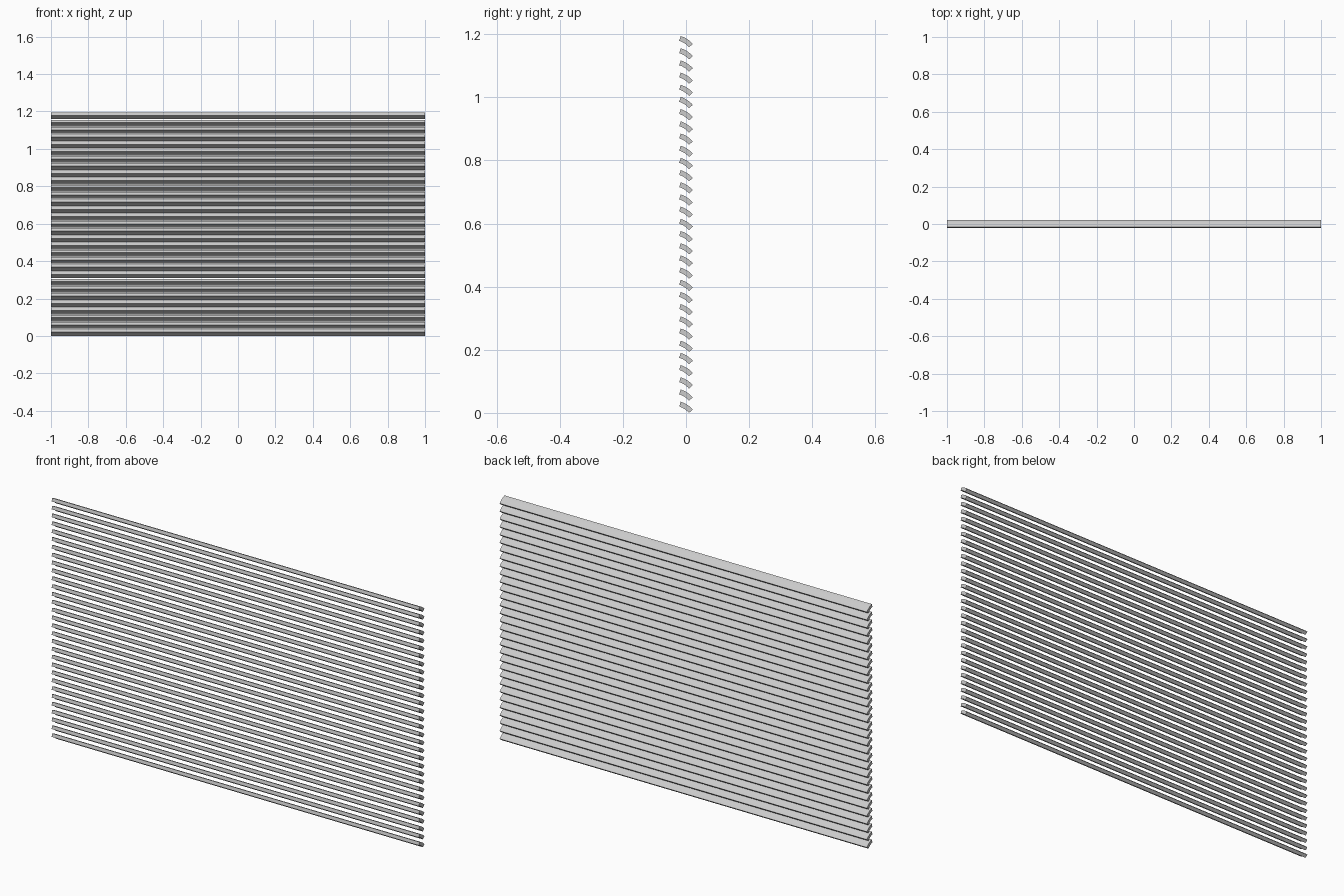
import bpy, math

if "Cube" in bpy.data.objects:
    bpy.data.objects.remove(bpy.data.objects["Cube"])

COUNT, HEIGHT = 31, 1.194
A0, A1, R, T, SEG = math.radians(73), math.radians(41), 0.083, 0.016, 8

# curved slat cross-section (outer arc then inner arc back)
angs = [A0 + (A1 - A0) * i / SEG for i in range(SEG + 1)]
prof = [(R * math.cos(a), R * math.sin(a)) for a in angs]
prof += [((R - T) * math.cos(a), (R - T) * math.sin(a)) for a in reversed(angs)]
ys, zs = zip(*prof)
cy, z0, h = (min(ys) + max(ys)) / 2, min(zs), max(zs) - min(zs)
prof = [(y - cy, z - z0) for y, z in prof]
n = len(prof)

# slat mesh, extruded along x
verts = [(x, y, z) for x in (-1, 1) for y, z in prof]
faces = [(i, i + n, (i + 1) % n + n, (i + 1) % n) for i in range(n)]
for k in range(SEG):
    q = (k, k + 1, n - 2 - k, n - 1 - k)
    faces += [q, tuple(v + n for v in reversed(q))]
mesh = bpy.data.meshes.new("slat")
mesh.from_pydata(verts, [], faces)
slat = bpy.data.objects.new("blind_slats", mesh)
bpy.context.collection.objects.link(slat)

# consistent outward normals, sharp-edged smooth shading
bpy.context.view_layer.objects.active = slat
slat.select_set(True)
bpy.ops.object.mode_set(mode='EDIT')
bpy.ops.mesh.select_all(action='SELECT')
bpy.ops.mesh.normals_make_consistent(inside=False)
bpy.ops.object.mode_set(mode='OBJECT')
bpy.ops.object.shade_smooth_by_angle()

# stack of slats
arr = slat.modifiers.new("stack", 'ARRAY')
arr.count = COUNT
arr.use_relative_offset = False
arr.use_constant_offset = True
arr.constant_offset_displace = (0, 0, (HEIGHT - h) / (COUNT - 1))
